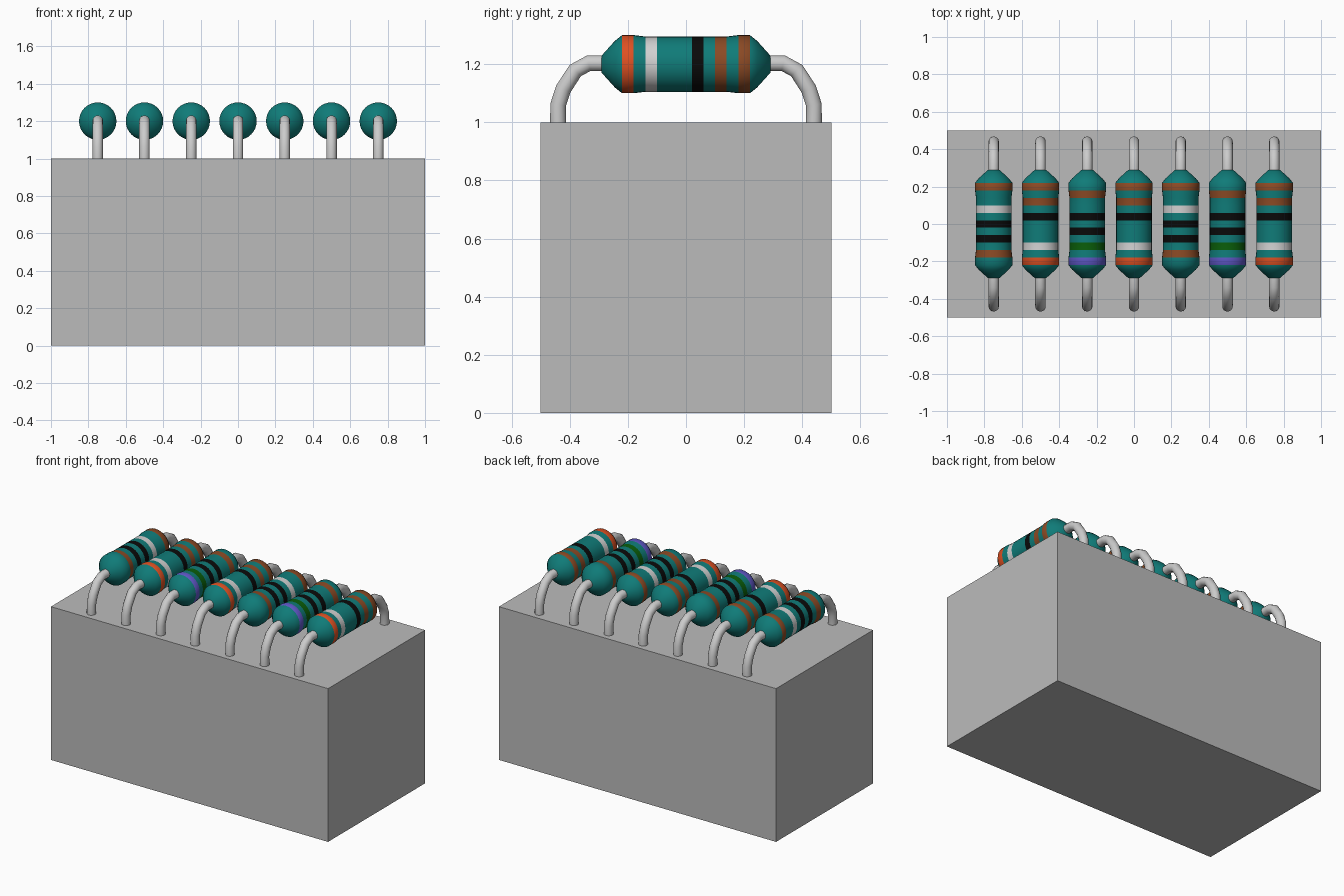
import bpy, bmesh, math
from mathutils import Vector

if "Cube" in bpy.data.objects:
    bpy.data.objects.remove(bpy.data.objects["Cube"])


def mat(name, r, g, b):
    m = bpy.data.materials.new(name)
    m.diffuse_color = (r, g, b, 1)
    m.use_nodes = True
    m.node_tree.nodes["Principled BSDF"].inputs["Base Color"].default_value = m.diffuse_color
    return m


MATS = {
    "teal": mat("teal", 0.005, 0.2, 0.19),
    "orange": mat("orange", 0.72, 0.08, 0.016),
    "brown": mat("brown", 0.26, 0.068, 0.018),
    "white": mat("off white", 0.64, 0.64, 0.64),
    "black": mat("black", 0.003, 0.003, 0.003),
    "green": mat("green", 0.003, 0.11, 0.003),
    "violet": mat("violet blue", 0.117, 0.098, 0.58),
}
WIRE = mat("wire grey", 0.6, 0.6, 0.6)
BOX = mat("block grey", 0.5, 0.5, 0.5)
KEYS = list(MATS)


def tube(name, rings, mats, rule=None, angle=60):
    """Skin a list of equal-length vertex rings, with capped ends."""
    bm = bmesh.new()
    vr = [[bm.verts.new(p) for p in ring] for ring in rings]
    n = len(vr[0])
    for k in range(len(vr) - 1):
        for i in range(n):
            j = (i + 1) % n
            f = bm.faces.new((vr[k][i], vr[k][j], vr[k + 1][j], vr[k + 1][i]))
            if rule:
                f.material_index = rule(f.calc_center_median())
    bm.faces.new(vr[0])
    bm.faces.new(vr[-1])
    bmesh.ops.recalc_face_normals(bm, faces=bm.faces)
    me = bpy.data.meshes.new(name)
    bm.to_mesh(me)
    bm.free()
    for m in mats:
        me.materials.append(m)
    ob = bpy.data.objects.new(name, me)
    bpy.context.collection.objects.link(ob)
    bpy.ops.object.select_all(action='DESELECT')
    ob.select_set(True)
    bpy.context.view_layer.objects.active = ob
    bpy.ops.object.shade_smooth_by_angle(angle=math.radians(angle))
    return ob


# Base block
bpy.ops.mesh.primitive_cube_add(size=1, location=(0, 0, 0.5))
block = bpy.context.object
block.name = "base_block"
block.scale = (2, 1, 1)
block.data.materials.append(BOX)

# Resistor body: half profile (distance from middle, radius)
HALF = [(0.02, 0.095), (0.06, 0.095), (0.10, 0.095), (0.14, 0.095),
        (0.18, 0.1), (0.22, 0.1), (0.245, 0.08), (0.29, 0.03)]
PROFILE = [(-y, r) for y, r in reversed(HALF)] + HALF

# Colour bands: centre position along the body -> colour, each 0.04 wide
BANDS = {
    "A": [(0.2, "brown"), (0.08, "white"), (0, "black"), (-0.08, "black"), (-0.16, "brown")],
    "B": [(0.2, "brown"), (0.12, "brown"), (0.04, "black"), (-0.12, "white"), (-0.2, "orange")],
    "C": [(0.16, "brown"), (0.04, "black"), (-0.04, "black"), (-0.12, "green"), (-0.2, "violet")],
}


def body(x, kind, idx):
    def rule(c):
        for y, col in BANDS[kind]:
            if abs(c.y - y) < 0.018:
                return KEYS.index(col)
        return 0
    rings = [[(x + r * math.cos(math.tau * i / 32), y, 1.2 + r * math.sin(math.tau * i / 32))
              for i in range(32)] for y, r in PROFILE]
    tube(f"resistor_body_{idx}", rings, MATS.values(), rule)


# Bent wire lead: path in (y, z)
PATH = [(0.27, 1.203), (0.335, 1.203), (0.381, 1.178), (0.422, 1.115), (0.44, 1.06), (0.44, 0.99)]


def lead(x, side, idx):
    pts = [Vector((x, side * y, z)) for y, z in PATH]
    rings = []
    for k, p in enumerate(pts):
        d = (pts[min(k + 1, len(pts) - 1)] - pts[max(k - 1, 0)]).normalized()
        u = Vector((1, 0, 0))
        v = d.cross(u)
        rings.append([p + 0.028 * (math.cos(math.tau * i / 14) * u + math.sin(math.tau * i / 14) * v)
                      for i in range(14)])
    tube(f"wire_lead_{'back' if side > 0 else 'front'}_{idx}", rings, [WIRE])


# Row of seven resistors
for i, kind in enumerate("ABCBACB"):
    x = -0.75 + 0.25 * i
    body(x, kind, i + 1)
    for s in (-1, 1):
        lead(x, s, i + 1)
